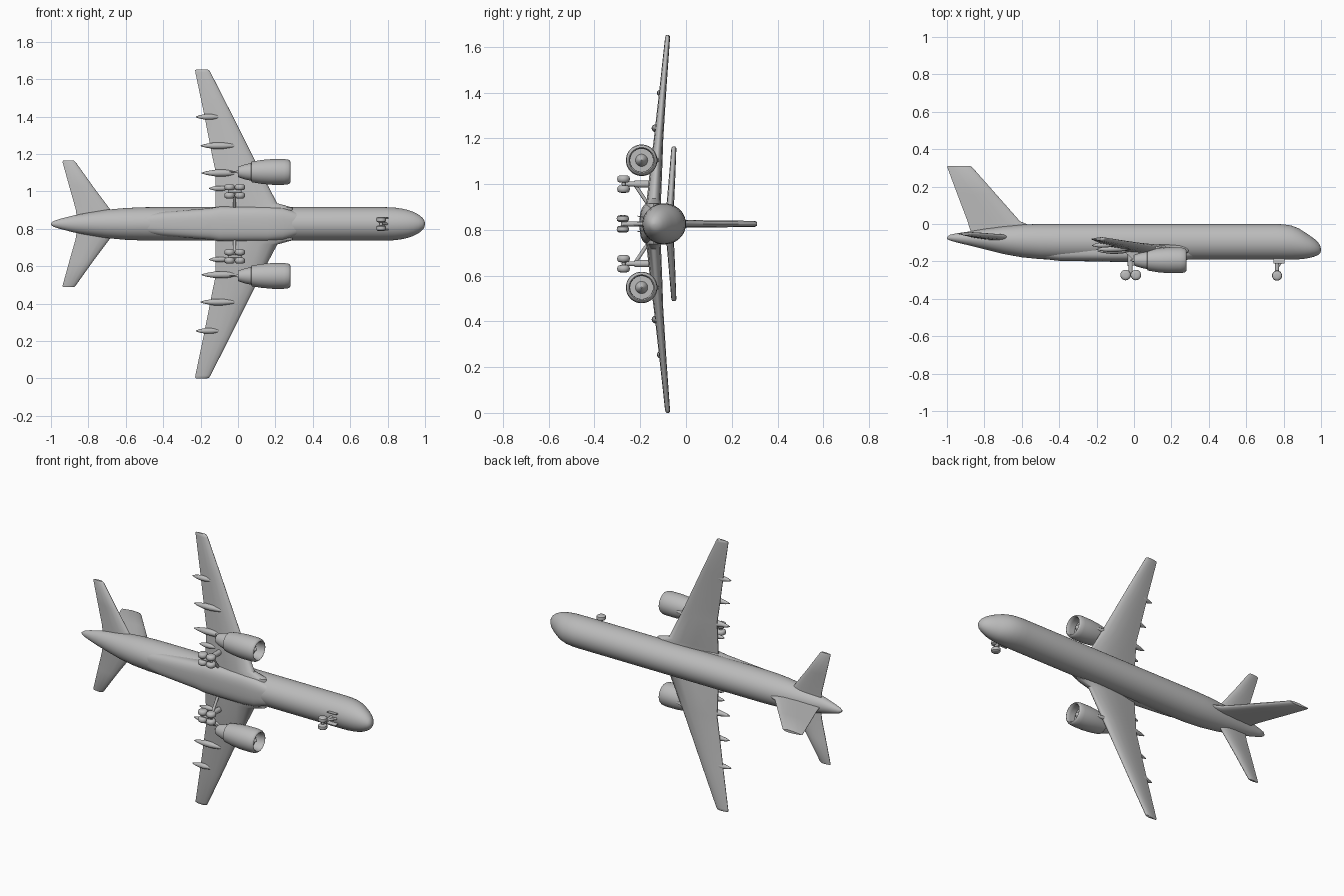
import bpy, bmesh, math
from mathutils import Vector

if "Cube" in bpy.data.objects:
    bpy.data.objects.remove(bpy.data.objects["Cube"])

CZ = 0.826  # centreline height; the aircraft lies on its side, nose to +x, roof to +y

grey = bpy.data.materials.new("light grey")
grey.use_nodes = True
grey.diffuse_color = (0.5, 0.5, 0.5, 1)
grey.node_tree.nodes["Principled BSDF"].inputs["Base Color"].default_value = (0.5, 0.5, 0.5, 1)


def loft(name, rings, angle=40):
    """Skin a list of equal-length point rings and cap both ends."""
    bm = bmesh.new()
    loops = [[bm.verts.new(p) for p in ring] for ring in rings]
    n = len(loops[0])
    for a, b in zip(loops, loops[1:]):
        for i in range(n):
            j = (i + 1) % n
            bm.faces.new((a[i], a[j], b[j], b[i]))
    bm.faces.new(loops[0])
    bm.faces.new(loops[-1])
    bmesh.ops.recalc_face_normals(bm, faces=bm.faces)
    mesh = bpy.data.meshes.new(name)
    bm.to_mesh(mesh)
    bm.free()
    mesh.materials.append(grey)
    ob = bpy.data.objects.new(name, mesh)
    bpy.context.collection.objects.link(ob)
    bpy.ops.object.select_all(action='DESELECT')
    ob.select_set(True)
    bpy.context.view_layer.objects.active = ob
    bpy.ops.object.shade_smooth_by_angle(angle=math.radians(angle))
    return ob


def body(name, stations, power=1.0, sides=40):
    """Body along x from (x, top y, bottom y, half width) stations."""
    def bend(v):
        return math.copysign(abs(v) ** power, v)
    rings = []
    for x, top, bottom, w in stations:
        mid, h = (top + bottom) / 2, (top - bottom) / 2
        rings.append([(x, mid + h * bend(math.cos(t)), CZ + w * bend(math.sin(t)))
                      for t in (2 * math.pi * i / sides for i in range(sides))])
    return loft(name, rings)


def turned(name, start, end, profile, sides=24):
    """Turned shape from start to end; profile holds (fraction, radius)."""
    p, q = Vector(start), Vector(end)
    axis = q - p
    u = axis.orthogonal().normalized()
    v = axis.normalized().cross(u)
    rings = [[p + axis * f + r * (u * math.cos(t) + v * math.sin(t))
              for t in (2 * math.pi * i / sides for i in range(sides))] for f, r in profile]
    return loft(name, rings)


def strut(name, start, end, r):
    return turned(name, start, end, [(0, r), (1, r)], 12)


def wheel(name, x, y, z, r, w):
    return turned(name, (x, y, z - w / 2), (x, y, z + w / 2),
                  [(0, r * .35), (.04, r * .7), (.2, r * .93), (.5, r), (.8, r * .93),
                   (.96, r * .7), (1, r * .35)])


# Airfoil section: (chord fraction from leading edge, half-thickness fraction)
HALF = [(0.01, .25), (.04, .5), (.12, .82), (.3, 1), (.55, .85), (.8, .45)]
FOIL = [(0, 0)] + HALF + [(1, .1), (1, -.1)] + [(f, -t) for f, t in reversed(HALF)]


def surface(name, stations, side=1):
    """Wing-like panel from (span, leading x, trailing x, y, thickness) stations."""
    return loft(name, [[(le + (te - le) * f, y + th / 2 * t, CZ + side * s) for f, t in FOIL]
                       for s, le, te, y, th in stations])


# Fuselage
body("fuselage", [
    (-1.0, -.07, -.08, .005), (-.985, -.058, -.088, .016), (-.95, -.05, -.098, .027),
    (-.88, -.04, -.115, .045), (-.8, -.026, -.135, .06), (-.7, -.012, -.16, .076),
    (-.6, -.003, -.178, .085), (-.5, 0, -.188, .089), (-.4, 0, -.191, .09), (.76, 0, -.191, .09),
    (.8, -.002, -.191, .089), (.84, -.008, -.191, .087), (.88, -.023, -.189, .081),
    (.91, -.042, -.186, .074), (.94, -.062, -.181, .063), (.965, -.08, -.174, .05),
    (.985, -.1, -.165, .034), (.995, -.115, -.156, .021), (1.0, -.133, -.143, .004)])

# Belly fairing
body("belly_fairing", [
    (-.5, -.1, -.185, .05), (-.4, -.1, -.197, .065), (-.15, -.1, -.201, .084), (-.1, -.1, -.203, .092),
    (.16, -.1, -.203, .092), (.24, -.1, -.2, .086), (.32, -.1, -.185, .06)], .75)

# Tail fin, standing along +y
loft("tail_fin", [[(le + (te - le) * f, y, CZ + th / 2 * t) for f, t in FOIL]
                  for y, le, te, th in [(-.05, -.56, -.87, .034), (-.002, -.57, -.885, .034),
                                        (.015, -.61, -.89, .033), (.16, -.738, -.945, .03),
                                        (.3, -.862, -.997, .026), (.31, -.875, -.998, .016)]])

for side, label in ((1, "left"), (-1, "right")):
    # Main wing with root fillet and trailing edge kink
    surface(label + "_wing", [
        (.03, .3, -.12, -.145, .07), (.088, .29, -.12, -.142, .066), (.11, .21, -.12, -.14, .062),
        (.29, .115, -.122, -.127, .05), (.36, .08, -.137, -.121, .042), (.6, -.04, -.184, -.1, .03),
        (.81, -.147, -.228, -.081, .022), (.822, -.154, -.229, -.08, .018),
        (.826, -.165, -.222, -.08, .01)], side)

    # Tailplane
    surface(label + "_tailplane", [
        (.02, -.64, -.86, -.072, .036), (.08, -.685, -.868, -.069, .033), (.2, -.775, -.902, -.061, .028),
        (.33, -.868, -.938, -.053, .022), (.338, -.878, -.936, -.053, .012)], side)

    # Engine nacelle with hollow intake, fan hub and exhaust
    z = CZ + side * .278
    ey = -.194
    turned(label + "_engine", (0, ey, z), (.28, ey, z), [
        (.1, .012), (.1, .022), (0, .027), (.02, .03), (.14, .041), (.25, .047), (.26, .055),
        (.45, .064), (.65, .069), (.88, .069), (.96, .066), (.99, .061), (1, .056),
        (.98, .051), (.92, .05), (.8, .05), (.8, .02)], 36)
    turned(label + "_fan_hub", (.21, ey, z), (.262, ey, z),
           [(0, .03), (.35, .026), (.75, .014), (1, .002)])
    turned(label + "_exhaust_cone", (.04, ey, z), (-.02, ey, z), [(0, .018), (1, .003)])

    # Engine pylon
    loft(label + "_pylon", [[(le + (te - le) * f, y, z + .011 * t) for f, t in FOIL]
                            for y, le, te in [(-.195, .2, -.0), (-.14, .21, -.06), (-.118, .12, -.08)]])

    # Flap track fairings under the trailing edge
    for i, (s, x0, x1, y, r) in enumerate([(.19, -.155, -.04, -.15, .014), (.272, -.195, .02, -.145, .018),
                                           (.418, -.2, .0, -.136, .017), (.572, -.225, -.085, -.115, .015)]):
        turned(f"{label}_flap_fairing_{i + 1}", (x0, y, CZ + side * s), (x1, y + .008, CZ + side * s),
               [(0, .002), (.12, r * .55), (.35, r), (.6, r), (.85, r * .6), (1, .002)], 16)

    # Main landing gear: leg, brace and four-wheel bogie
    z = CZ + side * .174
    strut(label + "_gear_leg", (-.018, -.272, z), (-.018, -.13, z), .011)
    strut(label + "_gear_collar", (-.018, -.225, z), (-.018, -.15, z), .016)
    strut(label + "_gear_brace", (-.018, -.225, z), (-.018, -.155, CZ + side * .07), .008)
    strut(label + "_bogie_beam", (-.045, -.273, z), (.01, -.273, z), .009)
    for i, x in enumerate((-.045, .01)):
        strut(f"{label}_axle_{i + 1}", (x, -.273, z - .02), (x, -.273, z + .02), .008)
        for j, dz in enumerate((-.022, .022)):
            wheel(f"{label}_main_wheel_{i + 1}_{j + 1}", x, -.273, z + dz, .028, .032)

    # Nose wheels
    wheel(label + "_nose_wheel", .765, -.276, CZ + side * .023, .027, .03)

# Nose gear leg, axle, brace and doors
strut("nose_gear_leg", (.765, -.276, CZ), (.765, -.16, CZ), .011)
strut("nose_gear_axle", (.765, -.276, CZ - .02), (.765, -.276, CZ + .02), .008)
strut("nose_gear_brace", (.765, -.235, CZ), (.8, -.18, CZ), .007)
for side, label in ((1, "left"), (-1, "right")):
    loft(label + "_nose_gear_door", [[(x, y, CZ + side * (.026 + d)) for y, d in
                                      ((-.175, 0), (-.212, .006), (-.212, .01), (-.175, .005))]
                                     for x in (.745, .805)])
